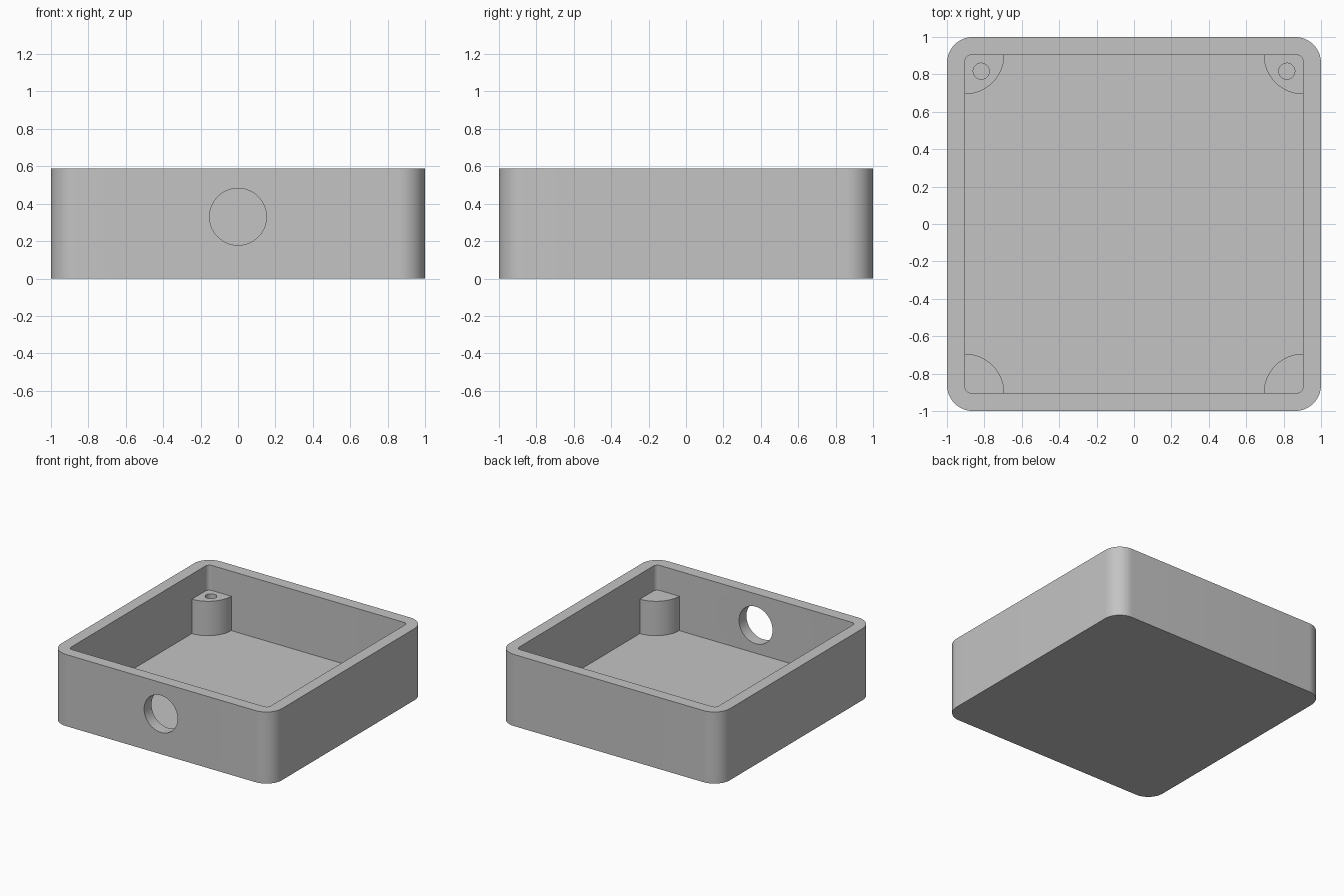
import bpy
import bmesh
import math
from mathutils import Matrix

HEIGHT, FLOOR = 0.587, 0.10
INNER = 0.904          # half width of the cavity
POST_TOP, POST_RADIUS, SINK = 0.382, 0.21, 0.03
SCREW = 0.817          # screw hole offset from the centre

if "Cube" in bpy.data.objects:
    bpy.data.objects.remove(bpy.data.objects["Cube"], do_unlink=True)

grey = bpy.data.materials.new("plain grey")
grey.use_nodes = True
COLOUR = (0.55, 0.55, 0.55, 1)
grey.diffuse_color = COLOUR
grey.node_tree.nodes["Principled BSDF"].inputs["Base Color"].default_value = COLOUR


def arc(cx, cy, radius, start, end, steps):
    """Points along a circular arc, angles in degrees."""
    angles = [math.radians(start + (end - start) * i / steps) for i in range(steps + 1)]
    return [(cx + radius * math.cos(a), cy + radius * math.sin(a)) for a in angles]


def rounded_square(half, radius, steps):
    c = half - radius
    points = []
    for i, (sx, sy) in enumerate([(1, 1), (-1, 1), (-1, -1), (1, -1)]):
        points += arc(sx * c, sy * c, radius, 90 * i, 90 * i + 90, steps)
    return points


def circle(cx, cy, radius, steps=64):
    return arc(cx, cy, radius, 0, 360, steps)[:-1]


def prism(name, points, bottom, top, matrix=None):
    """Extrude a flat outline between two heights."""
    bm = bmesh.new()
    face = bm.faces.new([bm.verts.new((x, y, bottom)) for x, y in points])
    out = bmesh.ops.extrude_face_region(bm, geom=[face])
    moved = [v for v in out["geom"] if isinstance(v, bmesh.types.BMVert)]
    bmesh.ops.translate(bm, verts=moved, vec=(0, 0, top - bottom))
    if matrix:
        bm.transform(matrix)
    bmesh.ops.recalc_face_normals(bm, faces=bm.faces)
    mesh = bpy.data.meshes.new(name)
    bm.to_mesh(mesh)
    bm.free()
    mesh.materials.append(grey)
    obj = bpy.data.objects.new(name, mesh)
    bpy.context.collection.objects.link(obj)
    return obj


def select_only(obj):
    bpy.ops.object.select_all(action="DESELECT")
    obj.select_set(True)
    bpy.context.view_layer.objects.active = obj


def cut(obj, cutter):
    """Subtract the cutter, then discard it."""
    cutter.hide_render = True
    select_only(obj)
    mod = obj.modifiers.new("cut", "BOOLEAN")
    mod.operation, mod.solver, mod.object = "DIFFERENCE", "EXACT", cutter
    bpy.ops.object.modifier_apply(modifier=mod.name)
    bpy.data.objects.remove(cutter, do_unlink=True)


def smooth(obj):
    select_only(obj)
    bpy.ops.object.shade_smooth_by_angle(angle=math.radians(30))


# Open tray with rounded corners
tray = prism("tray", rounded_square(1, 0.14, 16), 0, HEIGHT)
cut(tray, prism("cavity_cutter", rounded_square(INNER, 0.035, 8), FLOOR, HEIGHT + 0.2))

# Round cable opening through the front wall
to_front = Matrix.Translation((0, 0, 0.33)) @ Matrix.Rotation(math.radians(90), 4, "X")
cut(tray, prism("opening_cutter", circle(0, 0, 0.152), 0.7, 1.2, to_front))
smooth(tray)

# Quarter-round screw posts, sunk slightly into the walls and floor
quarter = arc(INNER, INNER, POST_RADIUS, 180, 270, 24)
outer = INNER + SINK
outline = quarter + [(outer, INNER - POST_RADIUS), (outer, outer), (INNER - POST_RADIUS, outer)]
for side, sx in (("left", 1), ("right", -1)):
    for end, sy in (("front", -1), ("back", 1)):
        mirror = Matrix.Diagonal((sx, sy, 1, 1))
        post = prism(f"screw_post_{end}_{side}", outline, FLOOR - SINK, POST_TOP, mirror)
        cut(post, prism("screw_hole_cutter", circle(SCREW, SCREW, 0.043, 32), 0, HEIGHT, mirror))
        smooth(post)
